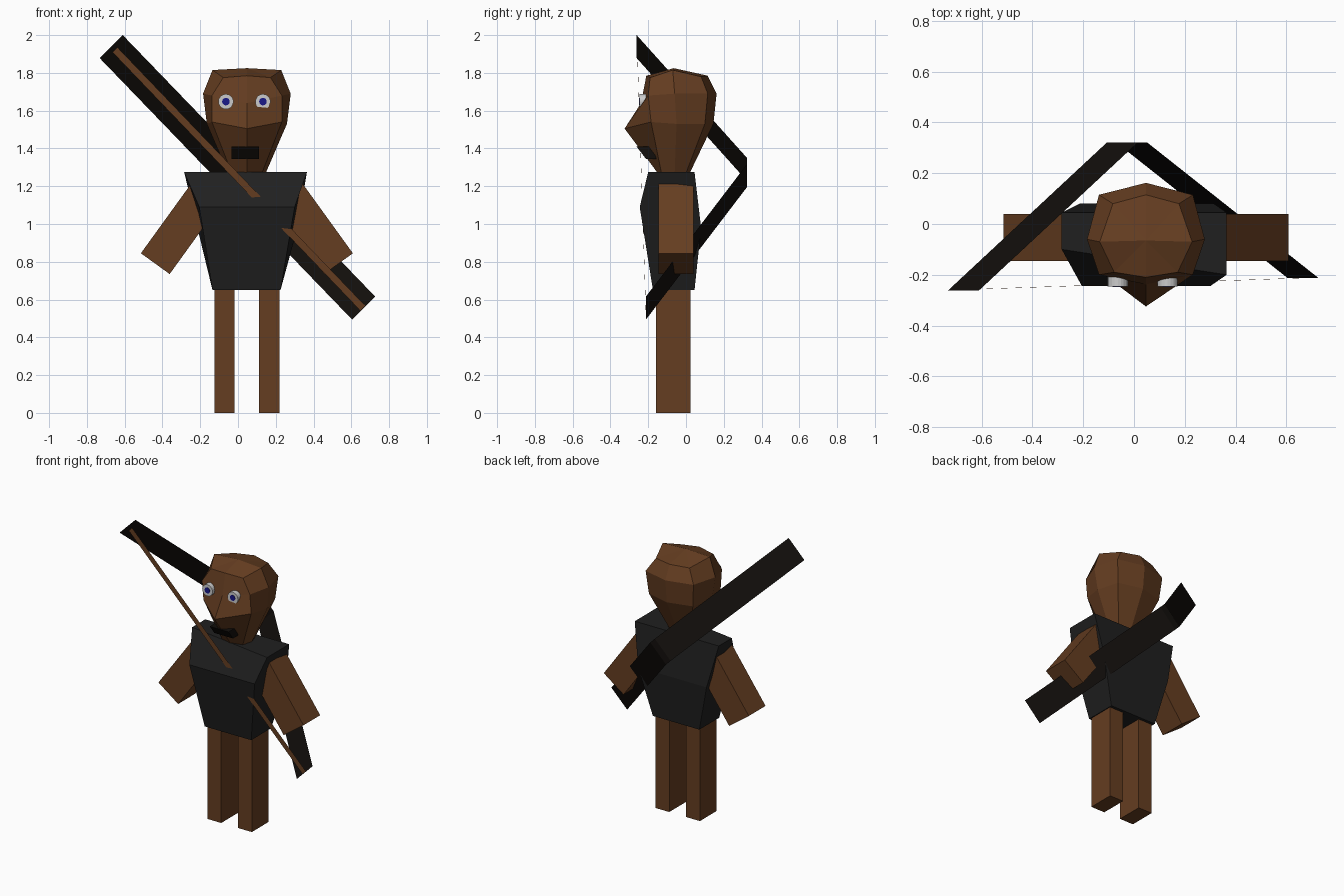
import bpy, math
from mathutils import Vector

if "Cube" in bpy.data.objects:
    bpy.data.objects.remove(bpy.data.objects["Cube"])

CX = 0.047  # symmetry line of the body


def mat(name, rgb):
    m = bpy.data.materials.new(name)
    m.diffuse_color = (*rgb, 1)
    m.use_nodes = True
    m.node_tree.nodes["Principled BSDF"].inputs["Base Color"].default_value = m.diffuse_color
    return m


BROWN = mat("brown", (0.13, 0.047, 0.015))
CLOTH = mat("dark_cloth", (0.014, 0.014, 0.014))
BLACK = mat("black_wood", (0.006, 0.0045, 0.0035))
WHITE = mat("eye_white", (0.6, 0.6, 0.6))
BLUE = mat("iris_blue", (0.01, 0.01, 0.25))


def mesh(name, verts, faces, material):
    me = bpy.data.meshes.new(name)
    me.from_pydata([tuple(v) for v in verts], [], faces)
    me.materials.append(material)
    ob = bpy.data.objects.new(name, me)
    bpy.context.collection.objects.link(ob)
    return ob


def loft(name, rings, material, tip=None):
    """Skin rings of points, bottom to top; close with a face or a tip point."""
    n = len(rings[0])
    verts = [p for r in rings for p in r]
    faces = [(k * n + i, k * n + (i + 1) % n, (k + 1) * n + (i + 1) % n, (k + 1) * n + i)
             for k in range(len(rings) - 1) for i in range(n)]
    faces.append(tuple(reversed(range(n))))
    top = len(verts) - n
    if tip:
        verts.append(tip)
        faces += [(top + i, top + (i + 1) % n, len(verts) - 1) for i in range(n)]
    else:
        faces.append(tuple(range(top, top + n)))
    return mesh(name, verts, faces, material)


def rect(x0, x1, y0, y1, z):
    return [(x0, y0, z), (x1, y0, z), (x1, y1, z), (x0, y1, z)]


def head_ring(front, front_corner, side, back_corner, back):
    """Ring of eight points from a half profile; front/back are (y, z), others (half x, y, z)."""
    half = [front_corner, side, back_corner]
    right = [(CX + x, y, z) for x, y, z in half]
    left = [(CX - x, y, z) for x, y, z in reversed(half)]
    return [(CX, *front)] + right + [(CX, *back)] + left


# Legs and arms, one per side
for s, side in ((-1, "left"), (1, "right")):
    xs = sorted((CX + s * 0.065, CX + s * 0.172))
    loft(side + "_leg", [rect(*xs, -0.16, 0.025, 0), rect(*xs, -0.16, 0.025, 0.68)], BROWN)

    end = Vector((CX + s * 0.485, 0, 0.79))
    along = Vector((-s * 0.585, 0, 0.81))
    across = Vector((0.81, 0, s * 0.585)) * 0.094
    rings = []
    for d in (0, 0.46):
        c = end + along * d
        rings.append([c + across * a + Vector((0, y, 0))
                      for a, y in ((-1, -0.145), (1, -0.145), (1, 0.04), (-1, 0.04))])
    loft(side + "_arm", rings, BROWN)

# Torso
loft("torso", [
    rect(-0.135, 0.225, -0.175, 0.045, 0.65),
    [(-0.205, -0.245, 1.09), (0.30, -0.245, 1.09), (0.315, 0.08, 0.98), (-0.215, 0.08, 0.98)],
    [(-0.285, -0.10, 1.275), (0.365, -0.20, 1.275), (0.365, 0.045, 1.275), (-0.285, 0.045, 1.275)],
], CLOTH)

# Head, lofted from jaw to crown with a pointed nose
loft("head", [
    head_ring((-0.15, 1.27), (0.08, -0.13, 1.27), (0.10, -0.06, 1.27), (0.08, 0.0, 1.27), (0.02, 1.27)),
    head_ring((-0.325, 1.505), (0.185, -0.185, 1.54), (0.212, -0.05, 1.53), (0.17, 0.10, 1.53), (0.145, 1.53)),
    head_ring((-0.238, 1.64), (0.185, -0.20, 1.68), (0.232, -0.06, 1.69), (0.185, 0.115, 1.69), (0.162, 1.69)),
    head_ring((-0.21, 1.785), (0.125, -0.19, 1.775), (0.182, -0.07, 1.815), (0.13, 0.08, 1.78), (0.115, 1.785)),
], BROWN, tip=(CX, -0.065, 1.825))

# Mouth, leaning with the slope of the chin
loft("mouth", [rect(-0.035, 0.11, -0.212, -0.12, 1.345),
               rect(-0.035, 0.11, -0.262, -0.17, 1.41)], BLACK)


# Eyes
def disc(name, x, y, r, depth, material):
    bpy.ops.mesh.primitive_cylinder_add(vertices=20, radius=r, depth=depth,
                                        location=(x, y, 1.648), rotation=(math.pi / 2, 0, 0))
    ob = bpy.context.object
    ob.name = name
    ob.data.materials.append(material)


for x, side in ((-0.064, "left"), (0.132, "right")):
    disc(side + "_eye", x, -0.222, 0.04, 0.05, WHITE)
    disc(side + "_iris", x, -0.235, 0.02, 0.028, BLUE)


# Bow slung across the back: flat ribbons running along a diagonal
def ribbon(name, path, w, material):
    verts = []
    for x, y, z in path:
        verts += [(x - w, y, z - w), (x + w, y, z + w)]
    faces = [(2 * i, 2 * i + 2, 2 * i + 3, 2 * i + 1) for i in range(len(path) - 1)]
    return mesh(name, verts, faces, material)


ribbon("bow", [(-0.672, -0.262, 1.94), (-0.045, 0.322, 1.29),
               (-0.01, 0.322, 1.255), (0.665, -0.212, 0.555)], 0.061, BLACK)
ribbon("bow_string", [(-0.652, -0.258, 1.923), (0.66, -0.213, 0.555)], 0.013, BROWN)
